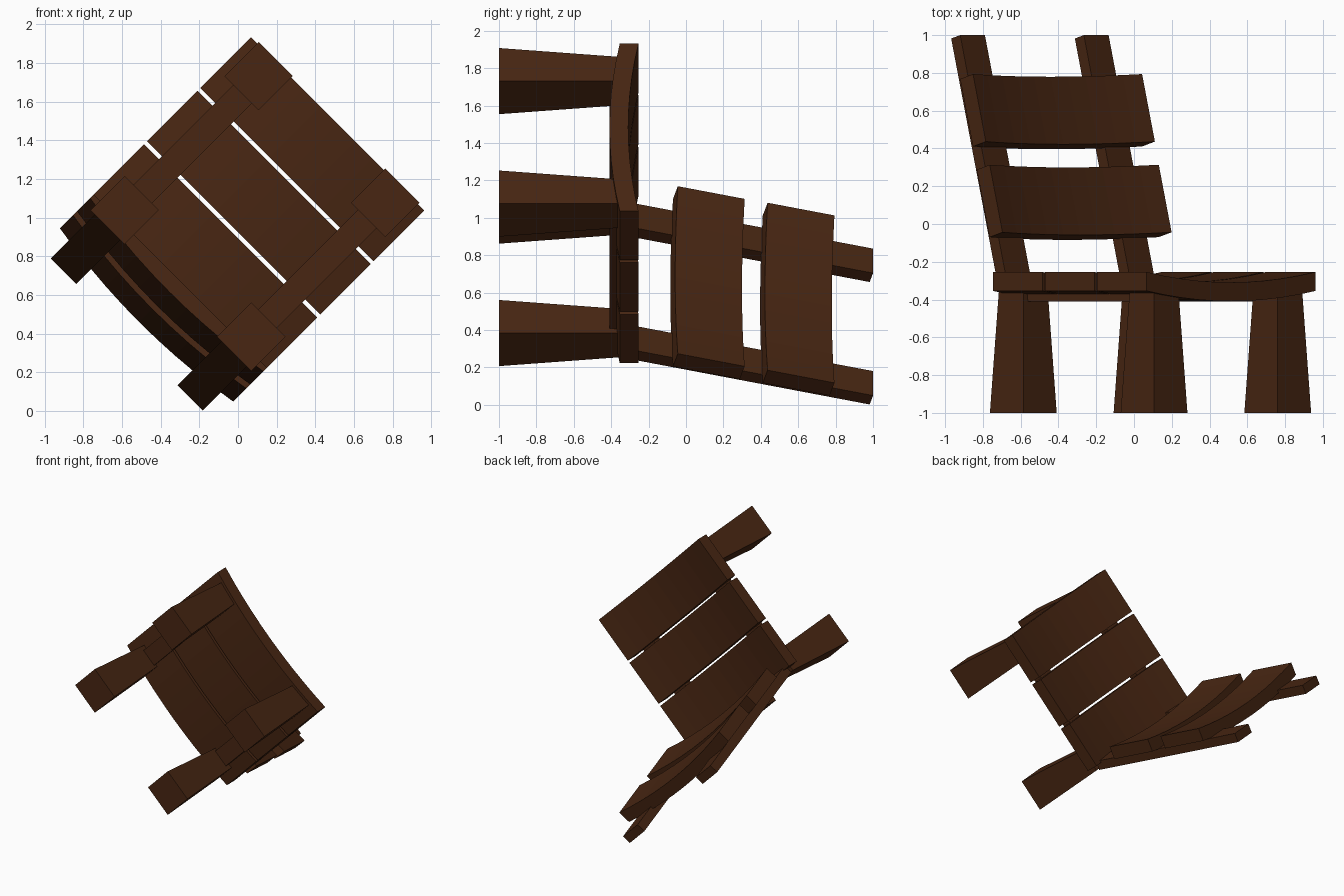
import bpy, bmesh, math
from mathutils import Matrix, Vector

if "Cube" in bpy.data.objects:
    bpy.data.objects.remove(bpy.data.objects["Cube"])

# Dark stained wood
wood = bpy.data.materials.new("dark_brown_wood")
wood.use_nodes = True
colour = (0.065, 0.0195, 0.0062, 1)
wood.diffuse_color = colour
wood.node_tree.nodes["Principled BSDF"].inputs["Base Color"].default_value = colour

# The chair is tipped onto its back corner: its own up axis is world +y,
# its front direction points along (1, 0, 1)
s = math.sqrt(0.5)
TIPPED = Matrix(((-s, s, 0, 0.015), (0, 0, 1, 0), (s, s, 0, 0.985), (0, 0, 0, 1)))
LEAN = math.radians(-75)
BOARD_LENGTH, BOARD_WIDTH, BOARD_THICK, BOW = 1.266, 0.37, 0.1, 0.055


def add_part(name, size, centre, lean=0.0, taper=1.0, bow=0.0):
    """Box in chair space, optionally narrowed at the top or bowed along x."""
    bm = bmesh.new()
    bmesh.ops.create_cube(bm, size=1)
    if bow:
        along = [e for e in bm.edges if abs(e.verts[0].co.x - e.verts[1].co.x) > 0.5]
        bmesh.ops.subdivide_edges(bm, edges=along, cuts=9, use_grid_fill=True)
    for v in bm.verts:
        if v.co.z > 0:
            v.co.x *= taper
            v.co.y *= taper
        dip = bow * (1 - (2 * v.co.x) ** 2)
        v.co = Vector(a * b for a, b in zip(v.co, size))
        v.co.z -= dip
    bm.transform(TIPPED @ Matrix.Translation(centre) @ Matrix.Rotation(lean, 4, "X"))
    bmesh.ops.recalc_face_normals(bm, faces=bm.faces)
    mesh = bpy.data.meshes.new(name)
    bm.to_mesh(mesh)
    bm.free()
    mesh.materials.append(wood)
    obj = bpy.data.objects.new(name, mesh)
    bpy.context.collection.objects.link(obj)


board = (BOARD_LENGTH, BOARD_WIDTH, BOARD_THICK)

# Dished seat planks
for i, y in enumerate((0.521, 0.131, -0.26)):
    add_part(f"seat_plank_{i + 1}", board, (0, y, -0.304), bow=BOW)

# Bowed backrest slats
for i, (y, z) in enumerate(((-0.469, 0.122), (-0.594, 0.602))):
    add_part(f"back_slat_{i + 1}", board, (0, y, z), lean=LEAN, bow=BOW)

# Legs, seat rails and back posts on both sides
for side, x in (("left", -0.463), ("right", 0.463)):
    for place, y in (("front", 0.592), ("back", -0.387)):
        add_part(f"{place}_{side}_leg", (0.25, 0.25, 0.65), (x, y, -0.675), taper=0.73)
    add_part(f"{side}_seat_rail", (0.135, 0.98, 0.07), (x * 0.985, 0.1, -0.375))
    add_part(f"{side}_back_post", (0.185, 1.35, 0.07), (x, -0.626, 0.339), lean=LEAN)
